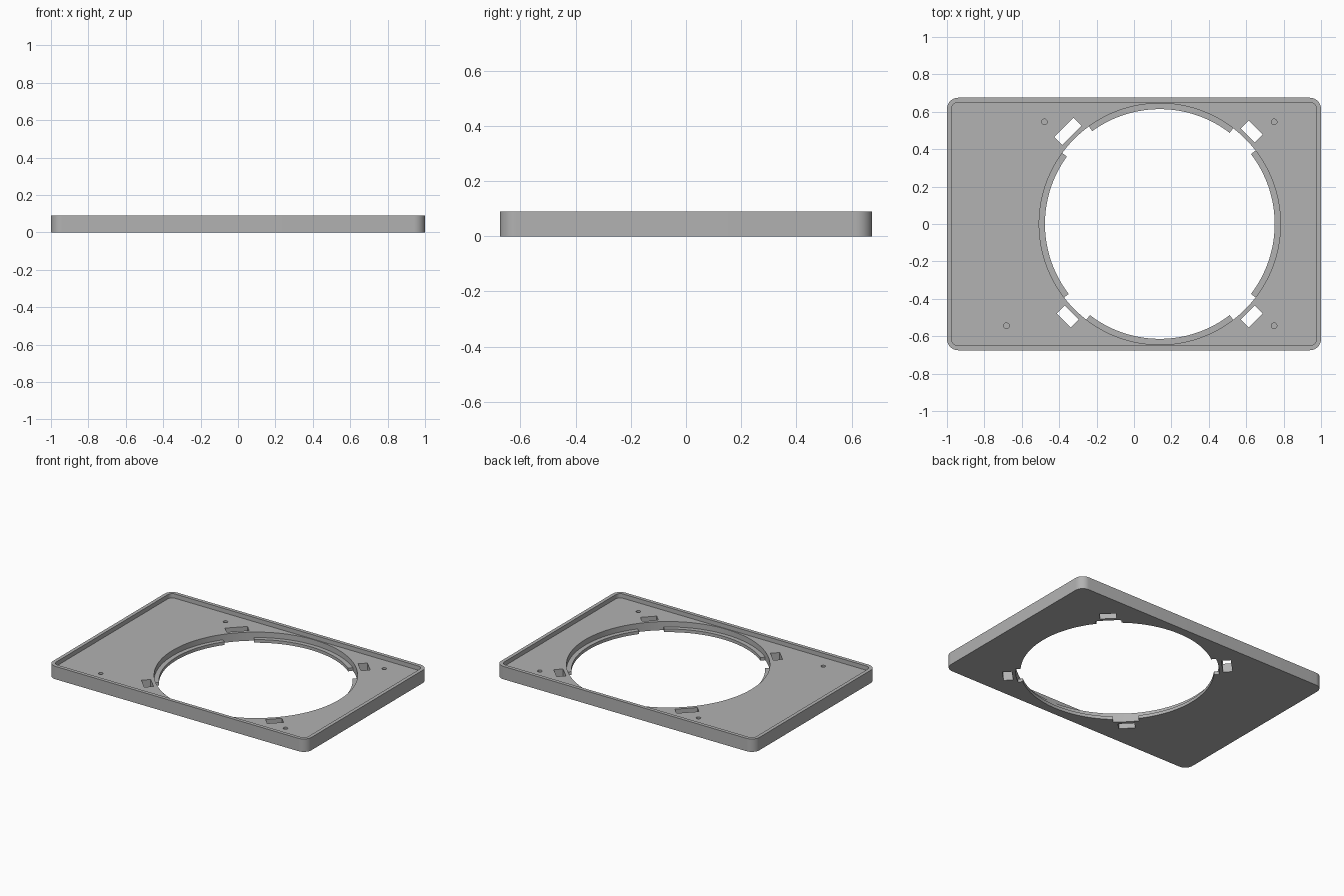
import bpy, bmesh, math

if "Cube" in bpy.data.objects:
    bpy.data.objects.remove(bpy.data.objects["Cube"])

HEIGHT, FLOOR, LIP = 0.09, 0.06, 0.022
CX = 0.138                       # centre of the round opening
R_WALL, R_LIP, STEPS = 0.645, 0.614, 240

grey = bpy.data.materials.new("plain grey")
grey.diffuse_color = (0.445, 0.445, 0.445, 1)
grey.use_nodes = True
grey.node_tree.nodes["Principled BSDF"].inputs["Base Color"].default_value = grey.diffuse_color


def prism(name, outline, z0, z1):
    """Upright solid from a counter-clockwise outline."""
    bm = bmesh.new()
    face = bm.faces.new([bm.verts.new((x, y, z0)) for x, y in outline])
    top = bmesh.ops.extrude_face_region(bm, geom=[face], use_keep_orig=True)["geom"]
    bmesh.ops.translate(bm, vec=(0, 0, z1 - z0),
                        verts=[v for v in top if isinstance(v, bmesh.types.BMVert)])
    bmesh.ops.recalc_face_normals(bm, faces=bm.faces)
    mesh = bpy.data.meshes.new(name)
    bm.to_mesh(mesh)
    bm.free()
    mesh.materials.append(grey)
    obj = bpy.data.objects.new(name, mesh)
    bpy.context.collection.objects.link(obj)
    return obj


def rounded(hx, hy, r, n=10):
    pts = []
    for k, (sx, sy) in enumerate([(1, 1), (-1, 1), (-1, -1), (1, -1)]):
        for i in range(n + 1):
            a = math.pi / 2 * (k + i / n)
            pts.append((sx * (hx - r) + r * math.cos(a), sy * (hy - r) + r * math.sin(a)))
    return pts


def polar(x, y, r, degrees):
    a = math.radians(degrees)
    return (x + r * math.cos(a), y + r * math.sin(a))


def circle(x, y, r, n):
    return [polar(x, y, r, 360 * i / n) for i in range(n)]


def lip_outline():
    """Circle that steps out to the wall at the four diagonal gaps."""
    pts = []
    for i in range(STEPS):
        deg = 360 * i / STEPS
        spread = 9 if 90 < deg < 180 else 7.5
        off = deg % 90 - 45
        if abs(off) > spread:
            radii = [R_LIP]
        elif abs(off) < spread:
            radii = [R_WALL]
        else:
            radii = [R_LIP, R_WALL] if off < 0 else [R_WALL, R_LIP]
        pts += [polar(CX, 0, r, deg) for r in radii]
    return pts


def slot(x, y, length, width, degrees):
    c, s = math.cos(math.radians(degrees)), math.sin(math.radians(degrees))
    corners = [(-1, -1), (1, -1), (1, 1), (-1, 1)]
    return [(x + c * u * length / 2 - s * v * width / 2,
             y + s * u * length / 2 + c * v * width / 2) for u, v in corners]


def cut(target, cutter):
    mod = target.modifiers.new("cut", "BOOLEAN")
    mod.operation, mod.solver, mod.object = "DIFFERENCE", "EXACT", cutter
    bpy.context.view_layer.objects.active = target
    bpy.ops.object.modifier_apply(modifier=mod.name)
    bpy.data.objects.remove(cutter)


# Tray: rounded plate with a raised border
tray = prism("tray", rounded(1, 0.675, 0.06), 0, HEIGHT)
cut(tray, prism("recess", rounded(0.975, 0.65, 0.035), FLOOR, 0.2))

# Round opening with a thin, four-part lip along its bottom edge
cut(tray, prism("lip_opening", lip_outline(), -0.1, 0.2))
cut(tray, prism("opening", circle(CX, 0, R_WALL, STEPS), LIP, 0.2))

# Clip slots on the four diagonals, one longer than the rest
for sx, sy in [(1, 1), (-1, 1), (-1, -1), (1, -1)]:
    length = 0.145 if (sx, sy) == (-1, 1) else 0.105
    cut(tray, prism("clip_slot", slot(CX + sx * 0.492, sy * 0.495, length, 0.06,
                                      -45 * sx * sy), -0.1, 0.2))

# Blind screw holes
for x, y in [(-0.479, 0.546), (0.749, 0.546), (-0.682, -0.544), (0.749, -0.544)]:
    cut(tray, prism("screw_hole", circle(x, y, 0.015, 20), 0.02, 0.2))

# Smooth curved walls, sharp edges
bpy.ops.object.select_all(action="DESELECT")
tray.select_set(True)
bpy.context.view_layer.objects.active = tray
bpy.ops.object.shade_smooth_by_angle(angle=math.radians(30))
